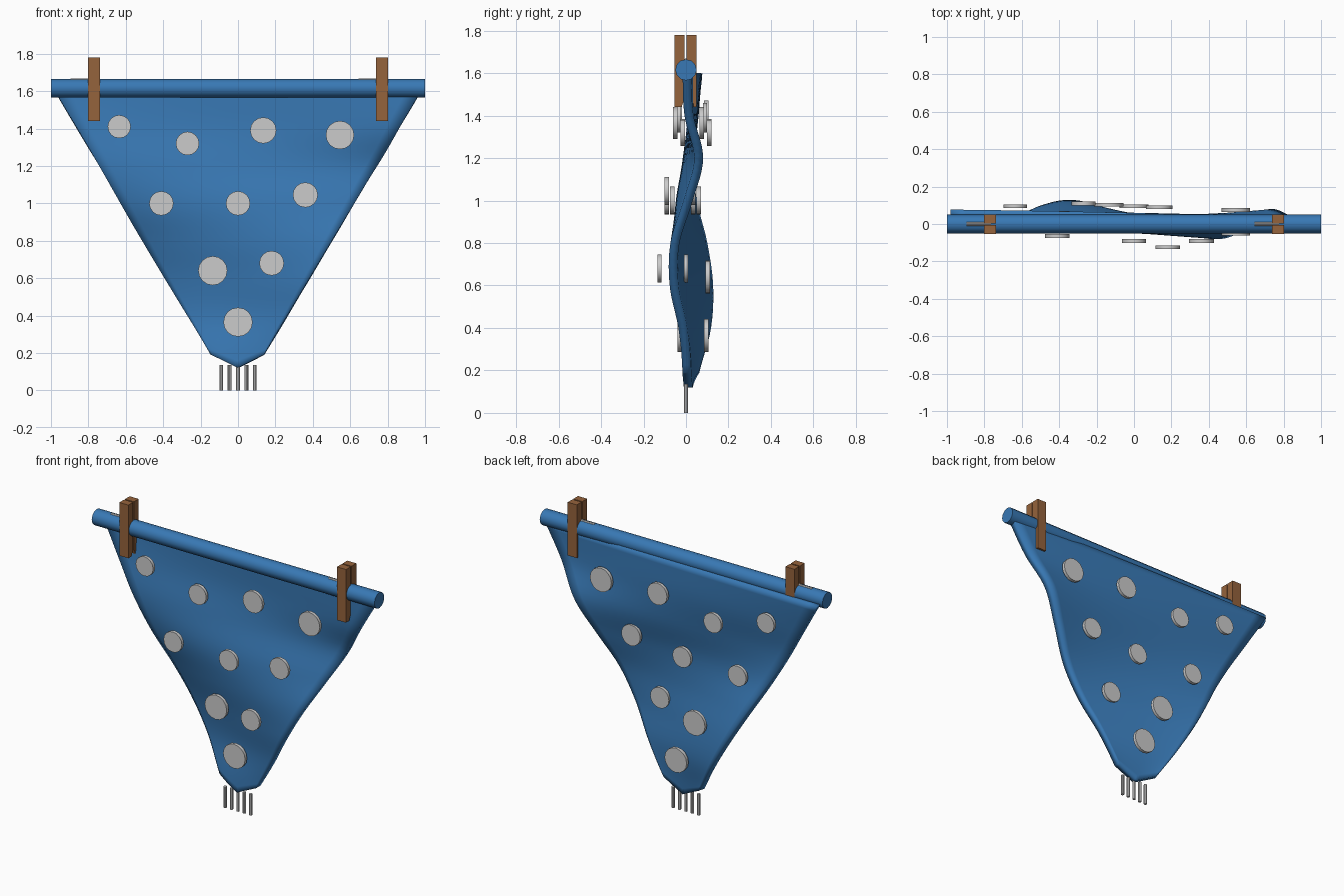
import bpy, bmesh, math
from mathutils import Matrix, Vector

cube = bpy.data.objects.get("Cube")
if cube:
    bpy.data.objects.remove(cube, do_unlink=True)


def material(name, rgb):
    m = bpy.data.materials.new(name)
    m.use_nodes = True
    m.diffuse_color = (*rgb, 1)
    m.node_tree.nodes["Principled BSDF"].inputs["Base Color"].default_value = (*rgb, 1)
    return m


BLUE = material("blue cloth", (0.04, 0.19, 0.46))
GREY = material("light grey", (0.60, 0.60, 0.60))
WOOD = material("brown wood", (0.30, 0.125, 0.045))


def finish(name, bm, mat):
    bmesh.ops.recalc_face_normals(bm, faces=bm.faces)
    mesh = bpy.data.meshes.new(name)
    bm.to_mesh(mesh)
    bm.free()
    mesh.materials.append(mat)
    ob = bpy.data.objects.new(name, mesh)
    bpy.context.collection.objects.link(ob)
    bpy.ops.object.select_all(action='DESELECT')
    ob.select_set(True)
    bpy.context.view_layer.objects.active = ob
    bpy.ops.object.shade_smooth_by_angle(angle=math.radians(35))
    return ob


def cylinder(name, centre, radius, length, axis, sides, mat):
    bm = bmesh.new()
    turn = Vector((0, 0, 1)).rotation_difference(Vector(axis)).to_matrix().to_4x4()
    bmesh.ops.create_cone(bm, cap_ends=True, segments=sides, radius1=radius,
                          radius2=radius, depth=length,
                          matrix=Matrix.Translation(centre) @ turn)
    return finish(name, bm, mat)


# Cloth depth at the right edge, middle and left edge, every 0.2 from the top down
TOP, STEP = 1.6, 0.2
DEPTH = [(.056, .038, .005), (.032, .037, .014), (.012, .012, .060),
         (.030, -.026, .010), (.080, -.022, -.052), (.108, .010, -.056),
         (.098, .034, -.015), (.045, .016, .004), (.005, .005, .0)]


def cloth_y(t, z):
    rows = []
    f = (TOP - z) / STEP
    i = min(int(f), len(DEPTH) - 2)
    for k in range(i - 1, i + 3):
        a, m, b = DEPTH[max(0, min(len(DEPTH) - 1, k))]
        rows.append(m + (b - a) / 2 * t + ((a + b) / 2 - m) * t * t)
    p, q, r, s = rows
    u = f - i
    return q + u / 2 * (r - p + u * (2 * p - 5 * q + 4 * r - s + u * (3 * (q - r) + s - p)))


# Hanging cloth: tapering, rippled sheet with a shallow pointed hem
COLS, ROWS = 24, 40
bm = bmesh.new()
grid = []
for j in range(ROWS + 1):
    v = j / ROWS
    line = []
    for i in range(COLS + 1):
        t = 2 * i / COLS - 1
        z = TOP + (0.12 + 0.07 * abs(t) - TOP) * v
        x = t * (0.98 + (0.14 - 0.98) * v)
        line.append(bm.verts.new((x, cloth_y(t, z), z)))
    grid.append(line)
for j in range(ROWS):
    for i in range(COLS):
        bm.faces.new((grid[j][i], grid[j][i + 1], grid[j + 1][i + 1], grid[j + 1][i]))
cloth = finish("cloth", bm, BLUE)
solid = cloth.modifiers.new("thickness", 'SOLIDIFY')
solid.thickness = 0.042
solid.offset = 0

# Hanging rod
cylinder("rod", (0, 0, 1.615), 0.05, 2, (1, 0, 0), 12, BLUE)

# Round spots, one on each side of the cloth: x, z, radius, mid depth
SPOTS = [(-.635, 1.41, .062, .033), (-.27, 1.32, .063, .047), (.135, 1.39, .07, .027),
         (.545, 1.365, .076, .012), (-.41, 1, .065, -.002), (0, 1, .065, -.028),
         (.36, 1.045, .067, -.028), (-.135, .64, .078, .04), (.18, .68, .066, -.062),
         (0, .365, .078, .033)]
for x, z, r, y in SPOTS:
    for side, label in ((-1, "front"), (1, "back")):
        cylinder(label + "_spot", (x, y + side * 0.0625, z), r, 0.02, (0, 1, 0), 16, GREY)

# Clothes pegs: two wooden jaws with a chamfered inner tip, and a spring pin
JAW = [(.004, 1.78), (.052, 1.78), (.052, 1.44), (.02, 1.44), (.004, 1.48)]
for x in (-0.77, 0.77):
    for side, label in ((-1, "front"), (1, "back")):
        bm = bmesh.new()
        face = bm.faces.new([bm.verts.new((x - 0.032, side * y - 0.002, z)) for y, z in JAW])
        ext = bmesh.ops.extrude_face_region(bm, geom=[face])
        moved = [g for g in ext["geom"] if isinstance(g, bmesh.types.BMVert)]
        bmesh.ops.translate(bm, verts=moved, vec=(0.064, 0, 0))
        finish("peg_" + label + "_jaw", bm, WOOD)
    cylinder("peg_pin", (x - 0.06, 0, 1.658), 0.011, 0.13, (1, 0, 0), 10, GREY)

# Tassels below the hem
for i in range(-2, 3):
    cylinder("tassel", (i * 0.045, 0, 0.0675), 0.01, 0.135, (0, 0, 1), 8, GREY)
